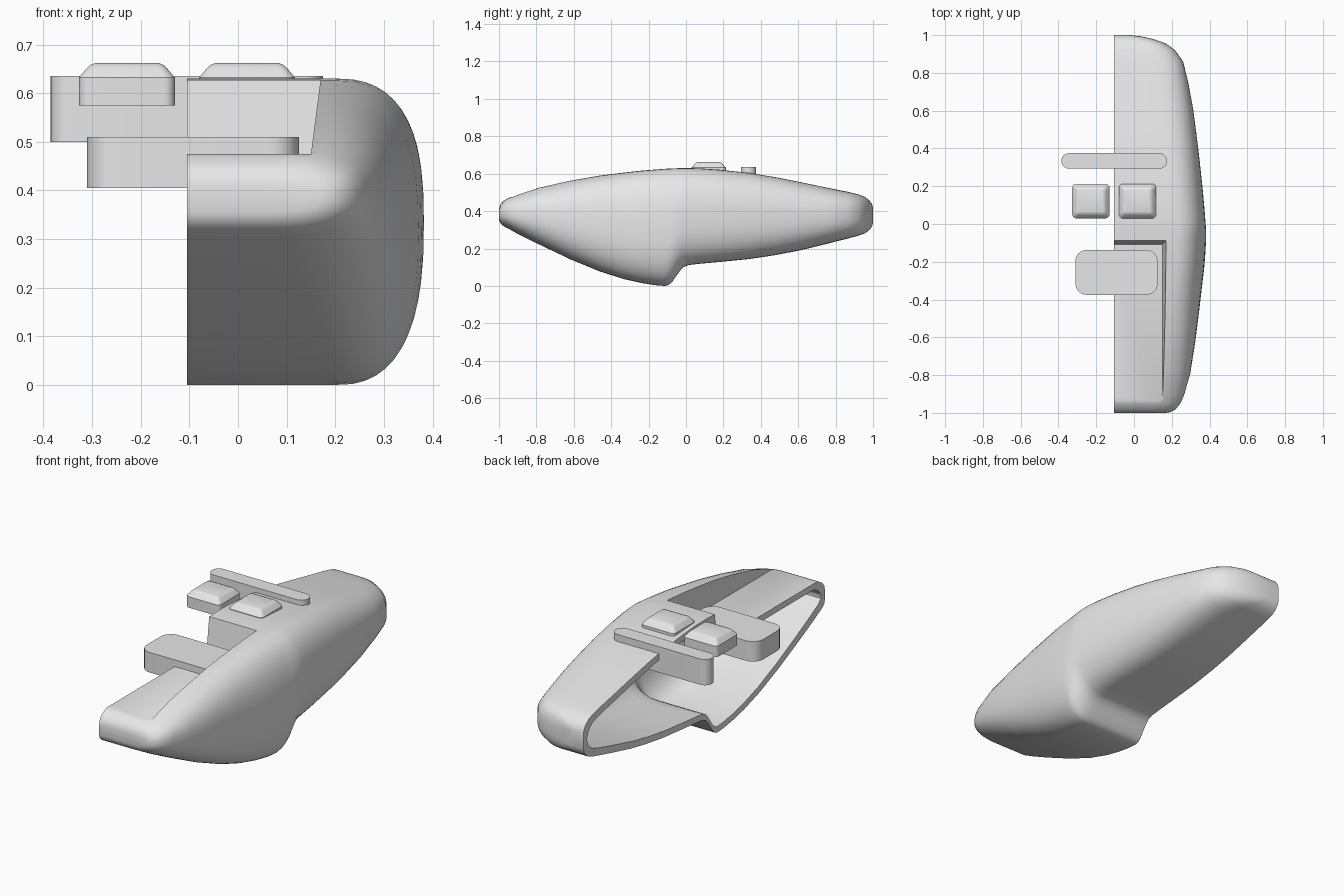
import bpy, bmesh, math

if "Cube" in bpy.data.objects:
    bpy.data.objects.remove(bpy.data.objects["Cube"])

grey = bpy.data.materials.new("plain grey")
grey.diffuse_color = (0.8, 0.8, 0.8, 1)
grey.use_nodes = True
grey.node_tree.nodes["Principled BSDF"].inputs["Base Color"].default_value = grey.diffuse_color

CUT_X = -0.105   # open side of the half shell
WALL = 0.032     # shell thickness

# stations along the body: y, top z, bottom z, half width
STATIONS = [
    (-1.0, .41, .355, .17), (-.995, .432, .338, .195), (-.98, .452, .322, .222),
    (-.95, .470, .306, .245), (-.91, .486, .284, .264), (-.79, .525, .224, .298),
    (-.62, .563, .143, .325), (-.46, .590, .077, .345), (-.33, .606, .036, .36),
    (-.24, .616, .016, .371), (-.165, .622, .004, .377), (-.115, .626, 0, .380),
    (-.095, .627, .004, .381), (-.075, .628, .02, .382), (-.05, .629, .056, .382),
    (-.03, .63, .083, .381), (-.01, .63, .102, .380), (.015, .63, .112, .378),
    (.08, .628, .119, .373), (.18, .621, .128, .364), (.34, .604, .144, .347),
    (.48, .581, .165, .33), (.61, .555, .190, .313), (.75, .526, .224, .287),
    (.86, .504, .252, .260), (.92, .490, .268, .218), (.955, .477, .28, .17),
    (.98, .458, .298, .10), (.993, .44, .315, .04), (1.0, .42, .335, -.02),
]


def make(name, bm):
    bmesh.ops.recalc_face_normals(bm, faces=bm.faces)
    me = bpy.data.meshes.new(name)
    bm.to_mesh(me)
    bm.free()
    me.materials.append(grey)
    ob = bpy.data.objects.new(name, me)
    bpy.context.collection.objects.link(ob)
    return ob


def skin(name, rings):
    """Closed solid through a list of equal-length point rings."""
    bm = bmesh.new()
    vs = [[bm.verts.new(p) for p in r] for r in rings]
    n = len(rings[0])
    for a, b in zip(vs, vs[1:]):
        for i in range(n):
            j = (i + 1) % n
            bm.faces.new((a[i], a[j], b[j], b[i]))
    bm.faces.new(vs[0])
    bm.faces.new(vs[-1])
    return make(name, bm)


def hull(name, x0, t):
    """Body loft, shrunk by t, with superellipse side."""
    rings = []
    for y, zt, zb, w in STATIONS:
        mid, half = (zt + zb) / 2, max((zt - zb) / 2 - t, .008)
        w -= t
        a = .47 * (w + .105)
        a = min(a, .18)
        ring = [(x0, y * (1 - t), mid + half)]
        for k in range(25):
            ang = math.pi / 2 - math.pi * k / 24
            c, s = max(math.cos(ang), 0), math.sin(ang)
            ring.append((w - a + a * c ** .8, y * (1 - t),
                         mid + half * math.copysign(abs(s) ** .8, s)))
        ring.append((x0, y * (1 - t), mid - half))
        rings.append(ring)
    return skin(name, rings)


def recess(name, t):
    """Drafted block for the sunken front deck, grown by t."""
    rings = []
    for z, d in ((.475 - t, 0), (.8, .042)):
        x, y = .15 + t + d, -.108 + t + d
        rings.append([(-.6, -1.4, z), (x, -1.4, z), (x, y, z), (-.6, y, z)])
    return skin(name, rings)


def subtract(ob, cutter):
    m = ob.modifiers.new("cut", 'BOOLEAN')
    m.operation, m.solver, m.object = 'DIFFERENCE', 'EXACT', cutter
    bpy.context.view_layer.objects.active = ob
    bpy.ops.object.modifier_apply(modifier=m.name)
    bpy.data.objects.remove(cutter)


def slab(name, x0, x1, y0, y1, r, levels):
    """Rounded rectangle stacked through (z, inset) levels."""
    rings = []
    for z, d in levels:
        rr = max(r - d * .4, .004)
        ring = []
        for q, (cx, cy) in enumerate(((x1 - d - rr, y1 - d - rr), (x0 + d + rr, y1 - d - rr),
                                      (x0 + d + rr, y0 + d + rr), (x1 - d - rr, y0 + d + rr))):
            for k in range(9):
                ang = math.pi / 2 * (q + k / 8)
                ring.append((cx + rr * math.cos(ang), cy + rr * math.sin(ang), z))
        rings.append(ring)
    return skin(name, rings)


# hollow half shell with sunken deck
shell = hull("half_shell", CUT_X, 0)
cavity = hull("cavity", -.3, WALL)
subtract(cavity, recess("inner_recess", WALL))
subtract(shell, recess("outer_recess", 0))
subtract(shell, cavity)

# thumb pad, cross bar and two buttons
parts = [
    shell,
    slab("thumb_pad", -.31, .125, -.375, -.137, .06, [(.405, 0), (.51, 0)]),
    slab("cross_bar", -.385, .175, .293, .375, .0405, [(.5, 0), (.635, 0)]),
]
button = [(.575, 0), (.632, 0), (.650, .015), (.658, .023), (.662, .034)]
for side, x in (("left", -.327), ("right", -.08)):
    parts.append(slab(side + "_button", x, x + .197, .03, .213, .022, button))

bpy.ops.object.select_all(action='DESELECT')
for ob in parts:
    ob.select_set(True)
bpy.context.view_layer.objects.active = shell
bpy.ops.object.shade_smooth_by_angle(angle=math.radians(30))
